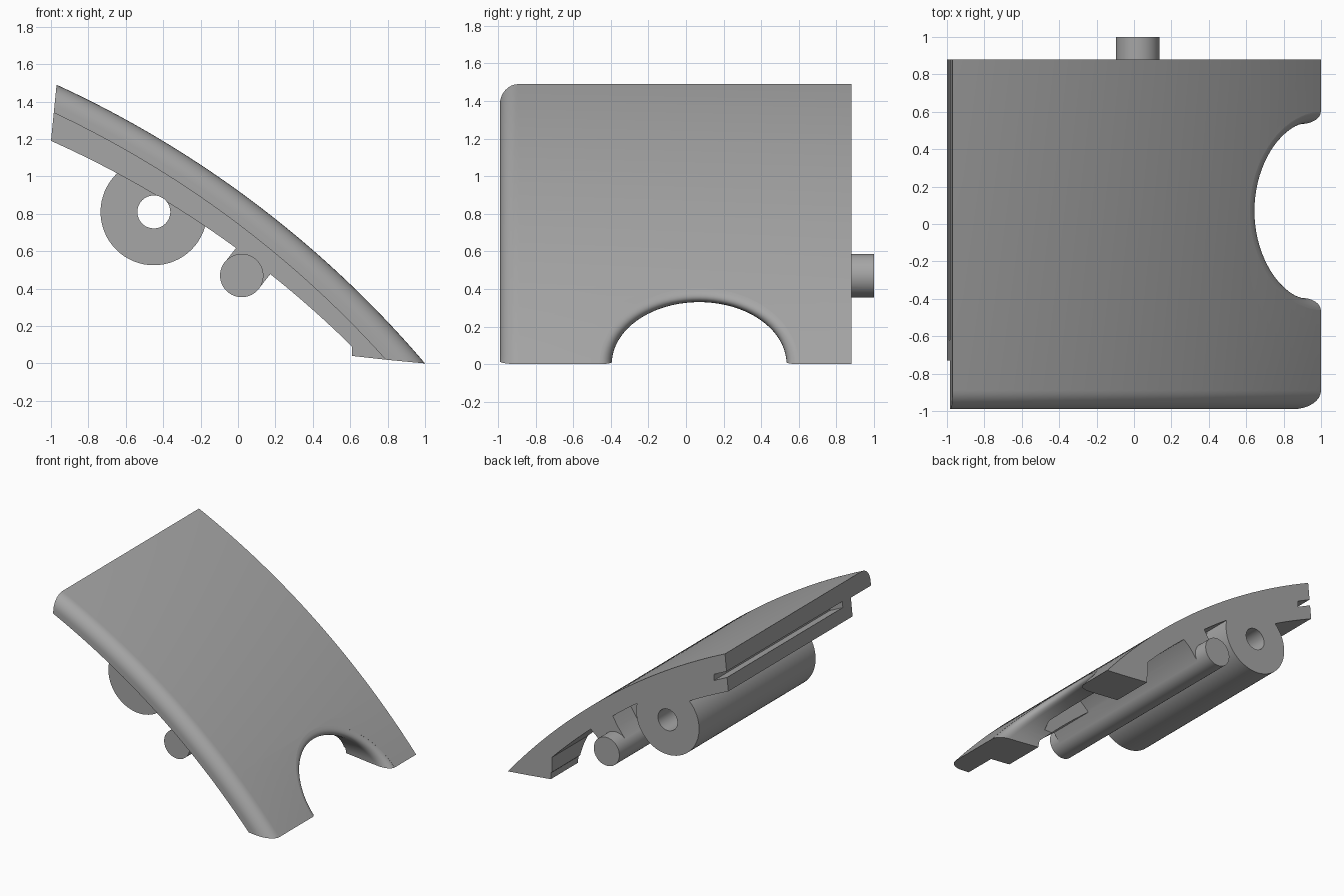
import bpy, bmesh, math

if "Cube" in bpy.data.objects:
    bpy.data.objects.remove(bpy.data.objects["Cube"])

CX, CZ = -3.353, -3.712          # centre of the curved panel's arcs
R_OUT, R_IN = 5.72, 5.58         # outer skin and underside of the skin
BACK, FRONT = 0.88, -0.99

grey = bpy.data.materials.new("plain grey")
grey.diffuse_color = (0.38, 0.38, 0.38, 1)
grey.use_nodes = True
grey.node_tree.nodes["Principled BSDF"].inputs["Base Color"].default_value = grey.diffuse_color


def loft(name, rings):
    """Closed solid through rings of equal point count, capped at both ends."""
    bm = bmesh.new()
    vs = [[bm.verts.new(p) for p in ring] for ring in rings]
    n = len(rings[0])
    for a, b in zip(vs, vs[1:]):
        for i in range(n):
            j = (i + 1) % n
            bm.faces.new((a[i], a[j], b[j], b[i]))
    bm.faces.new(vs[0])
    bm.faces.new(vs[-1])
    bmesh.ops.recalc_face_normals(bm, faces=bm.faces)
    me = bpy.data.meshes.new(name)
    bm.to_mesh(me)
    bm.free()
    me.materials.append(grey)
    ob = bpy.data.objects.new(name, me)
    bpy.context.collection.objects.link(ob)
    return ob


def prism(name, profile, y0, y1):
    return loft(name, [[(x, y, z) for x, z in profile] for y in (y0, y1)])


def rod(name, x, z, r, y0, y1, n=64):
    ring = [(x + r * math.cos(2 * math.pi * i / n), z + r * math.sin(2 * math.pi * i / n)) for i in range(n)]
    return prism(name, ring, y0, y1)


def combine(ob, other, op):
    m = ob.modifiers.new("bool", 'BOOLEAN')
    m.object, m.operation, m.solver = other, op, 'EXACT'
    dg = bpy.context.evaluated_depsgraph_get()
    me = bpy.data.meshes.new_from_object(ob.evaluated_get(dg))
    ob.modifiers.clear()
    ob.data = me
    bpy.data.objects.remove(other)


def lerp(a, b, t):
    return a + (b - a) * t


def arc(p, q, n=40):
    """Arc around the common centre from p to q."""
    polar = [(math.hypot(x - CX, z - CZ), math.atan2(z - CZ, x - CX)) for x, z in (p, q)]
    out = []
    for i in range(n + 1):
        r, a = (lerp(polar[0][k], polar[1][k], i / n) for k in (0, 1))
        out.append((CX + r * math.cos(a), CZ + r * math.sin(a)))
    return out


def layer(f):
    """Arc at depth f: 0 is the outer skin, 0.5 the underside of the skin."""
    return arc((lerp(-0.97, -1.0, f), lerp(1.49, 1.19, f)), (lerp(1.0, 0.58, f), lerp(0, 0.04, f)))


def z_at(r, x):
    return math.sqrt(r * r - (x - CX) ** 2) + CZ


def x_at(r, z):
    return math.sqrt(r * r - (z - CZ) ** 2) + CX


# curved skin with a rounded front edge
section = [(BACK, 0.5), (BACK, 0.0)]
for i in range(9):
    t = math.pi / 2 * i / 8
    section.append((FRONT + 0.1 * (1 - math.sin(t)), 0.36 * (1 - math.cos(t))))
section.append((FRONT, 0.5))
curves = [(y, layer(f)) for y, f in section]
panel = loft("curved_panel", [[(c[i][0], y, c[i][1]) for y, c in curves] for i in range(41)])

# thicker backing under the skin
lower = arc((-1.0, 1.19), (0.61, 0.09)) + [(0.61, 0.04)]
backing = prism("backing", lower + layer(0.45)[::-1], -0.73, BACK)

# pockets in the backing, open at the back
ceiling = [(x / 100, z_at(R_IN, x / 100)) for x in range(25, 61, 5)]
combine(backing, prism("pocket", ceiling + [(0.6, -0.2), (0.06, 0.34), (0.18, 0.49)], -0.33, 1), 'DIFFERENCE')
ceiling = [(x / 100, z_at(R_IN, x / 100)) for x in range(-20, 8, 5)]
combine(backing, prism("notch", ceiling + [(0, 0.63), (-0.1, 0.5), (-0.3, 0.6)], 0.65, 1), 'DIFFERENCE')
combine(panel, backing, 'UNION')

# slot in the upper end
slot = [(-1.1, 1.405), (-0.87, 1.295), (-0.87, 1.245), (-1.1, 1.355)]
combine(panel, prism("slot", slot, -0.62, 1), 'DIFFERENCE')

# arched cutout at the lower end, flared to round its outer edge
def arch(k):
    a, h = 0.465 + 0.065 * k, 0.33 + 0.075 * k
    pts = [(0.07 + a * math.cos(math.pi * i / 40), h * math.sin(math.pi * i / 40)) for i in range(41)]
    return [(0.07 + a, -0.1)] + pts + [(0.07 - a, -0.1)]

rings = [[(0.3, y, z) for y, z in arch(0)]]
for i in range(9):
    t = math.pi / 2 * i / 8
    rings.append([(x_at(R_OUT, z) - 0.1 * (1 - math.sin(t)), y, z) for y, z in arch(1 - math.cos(t))])
rings.append([(1.4, y, z) for y, z in arch(1)])
combine(panel, loft("arch_cutter", rings), 'DIFFERENCE')

# hinge barrel with its bore
combine(panel, rod("hinge_barrel", -0.45, 0.81, 0.285, -0.63, BACK), 'UNION')
combine(panel, rod("bore", -0.45, 0.81, 0.088, -1.2, 1.2), 'DIFFERENCE')

# pin and the web that carries it
px, pz, dx, dz, w = 0.02, 0.47, 0.62, 0.785, 0.115
web = [(px + s * w * dz + l * dx, pz - s * w * dx + l * dz)
       for s, l in ((-1, 0), (1, 0), (1, 0.24), (-1, 0.24))]
combine(panel, prism("pin_web", web, -0.73, BACK), 'UNION')
combine(panel, rod("pin", px, pz, w + 0.001, -0.82, 1.0), 'UNION')

bpy.context.view_layer.objects.active = panel
panel.select_set(True)
bpy.ops.object.shade_smooth_by_angle(angle=math.radians(30))
